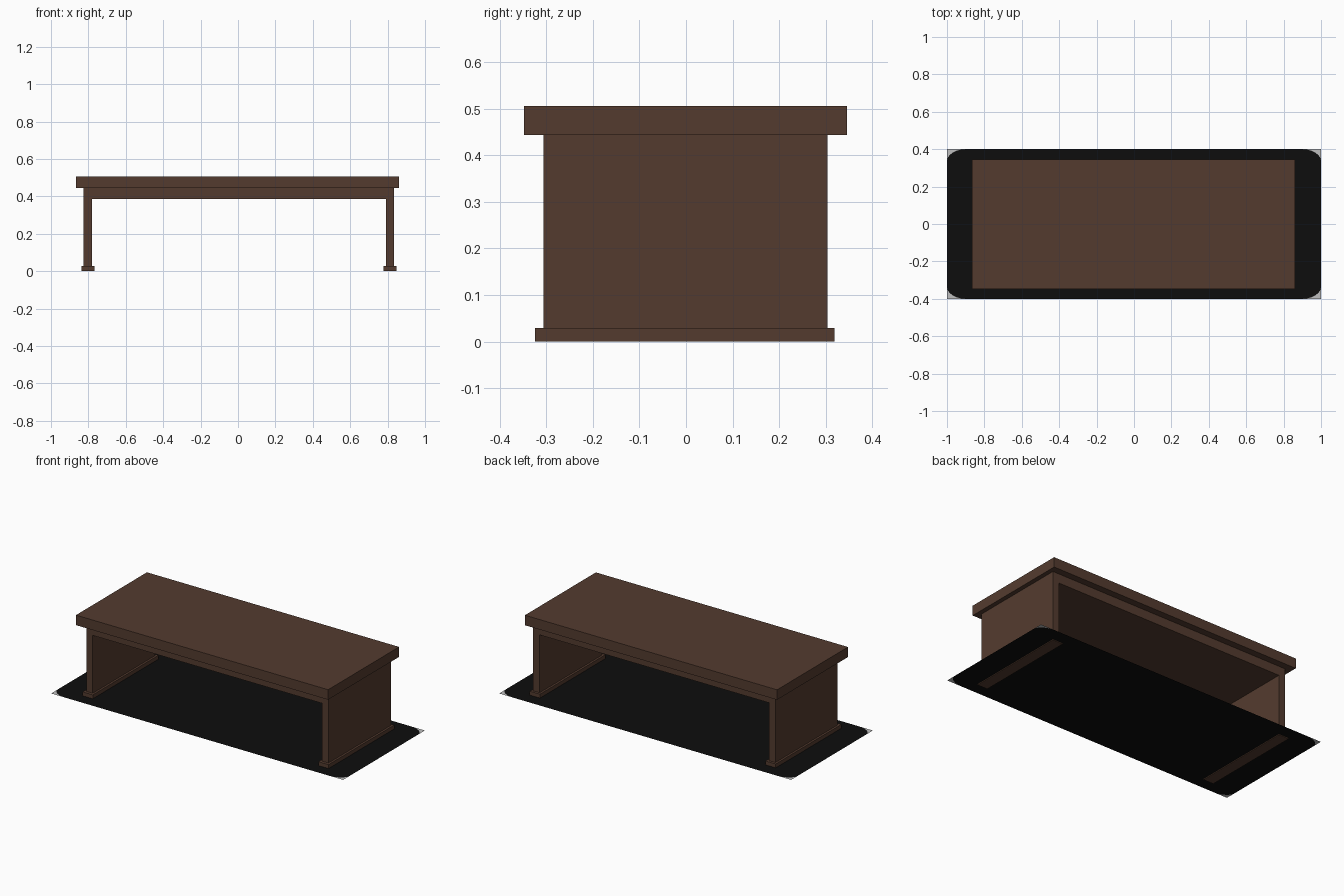
import bpy, bmesh, math

if "Cube" in bpy.data.objects:
    bpy.data.objects.remove(bpy.data.objects["Cube"])


def material(name, color):
    m = bpy.data.materials.new(name)
    m.diffuse_color = (*color, 1)
    m.use_nodes = True
    m.node_tree.nodes["Principled BSDF"].inputs["Base Color"].default_value = m.diffuse_color
    return m


brown = material("dark_brown_wood", (0.088, 0.044, 0.028))
black = material("black_mat", (0.004, 0.004, 0.004))
grey = material("grey_corner", (0.52, 0.52, 0.52))


def finish(name, bm, mats):
    mesh = bpy.data.meshes.new(name)
    bm.to_mesh(mesh)
    bm.free()
    for m in mats:
        mesh.materials.append(m)
    obj = bpy.data.objects.new(name, mesh)
    bpy.context.collection.objects.link(obj)
    return obj


def box(name, x, y, z):
    bm = bmesh.new()
    bmesh.ops.create_cube(bm, size=1)
    for v in bm.verts:
        for i, (lo, hi) in enumerate((x, y, z)):
            v.co[i] = hi if v.co[i] > 0 else lo
    return finish(name, bm, [brown])


# Table top and the apron slab beneath it
leg_y = (-0.306, 0.304)
box("table_top", (-0.866, 0.861), (-0.348, 0.346), (0.444, 0.506))
box("apron", (-0.781, 0.791), leg_y, (0.387, 0.444))

# Side panels and their feet
for side, center in (("left", -0.803), ("right", 0.812)):
    box(side + "_panel", (center - 0.022, center + 0.022), leg_y, (0.029, 0.444))
    box(side + "_foot", (center - 0.035, center + 0.035), (-0.324, 0.319), (0.0, 0.029))

# Thin floor mat: black with rounded ends, grey in the corner tips
bm = bmesh.new()
Z, RX, RY, N = 0.005, 0.1, 0.065, 6
outline = []
for sx, sy, start in ((1, 1, 0), (-1, 1, 90), (-1, -1, 180), (1, -1, 270)):
    arc = []
    for i in range(N + 1):
        a = math.radians(start + 90 * i / N)
        arc.append(bm.verts.new((sx * (1 - RX) + RX * math.cos(a),
                                 sy * (0.4 - RY) + RY * math.sin(a), Z)))
    tip = bm.verts.new((sx, sy * 0.4, Z))
    for p, q in zip(arc, arc[1:]):
        bm.faces.new((tip, q, p)).material_index = 1
    outline += arc
bm.faces.new(outline)
bm.normal_update()
finish("floor_mat", bm, [black, grey])
